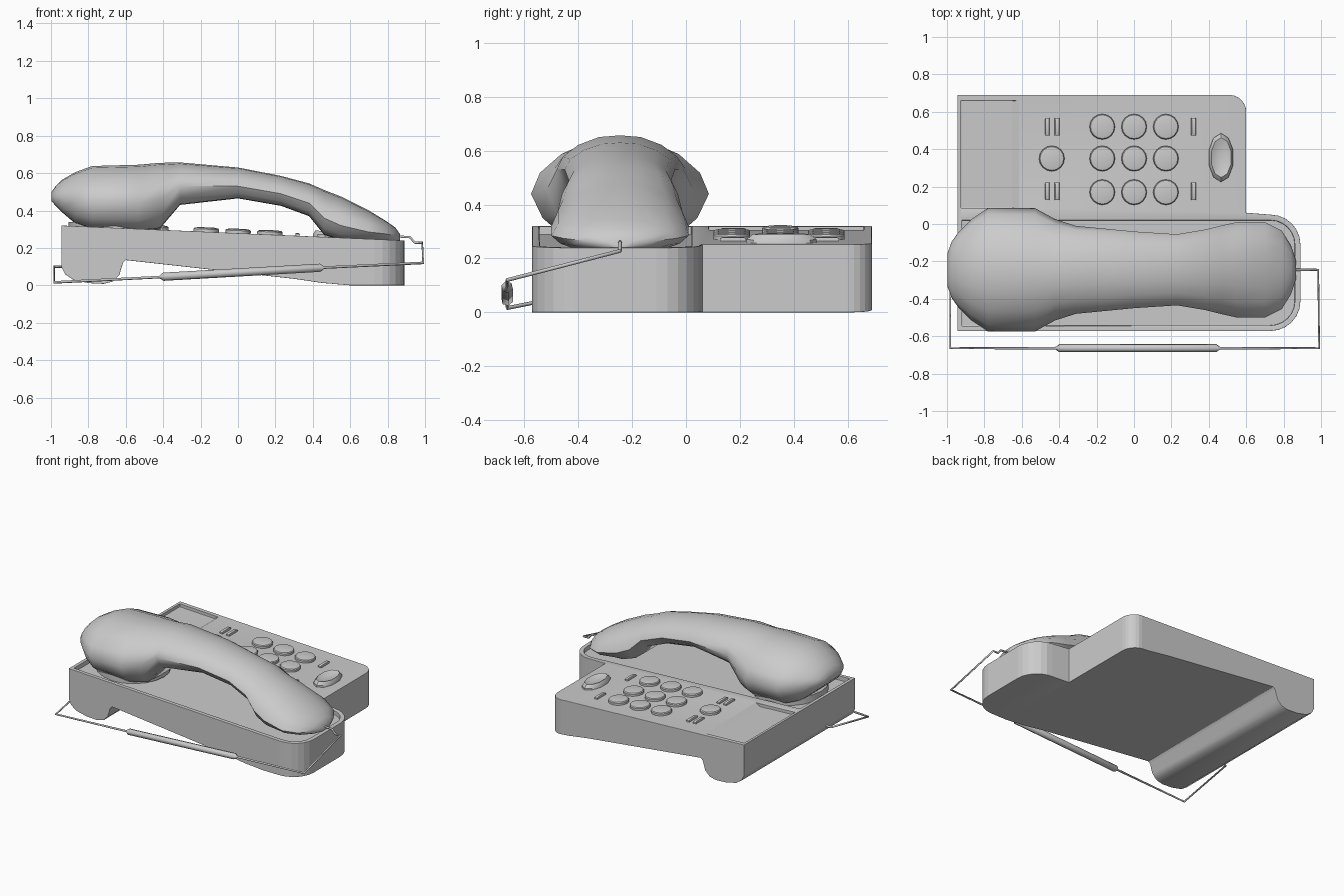
import bpy, bmesh
from math import cos, sin, pi, atan, radians

if "Cube" in bpy.data.objects:
    bpy.data.objects.remove(bpy.data.objects["Cube"])

SLOPE = 0.0436
CY = -0.245                                   # handset centre line


def top(x):
    """Height of the sloping top face."""
    return 0.32 - SLOPE * (x + 0.945)


def make(name, rings, smooth=35):
    """Skin closed rings of points, capping both ends."""
    bm = bmesh.new()
    vs = [[bm.verts.new(p) for p in r] for r in rings]
    n = len(vs[0])
    for a, b in zip(vs, vs[1:]):
        for i in range(n):
            bm.faces.new((a[i], a[(i + 1) % n], b[(i + 1) % n], b[i]))
    bm.faces.new(vs[0][::-1])
    bm.faces.new(vs[-1])
    bmesh.ops.recalc_face_normals(bm, faces=bm.faces)
    me = bpy.data.meshes.new(name)
    bm.to_mesh(me)
    bm.free()
    ob = bpy.data.objects.new(name, me)
    bpy.context.collection.objects.link(ob)
    if smooth:
        bpy.ops.object.select_all(action='DESELECT')
        ob.select_set(True)
        bpy.context.view_layer.objects.active = ob
        bpy.ops.object.shade_smooth_by_angle(angle=radians(smooth))
    return ob


def arc(cx, cy, r, a0, a1, n=6):
    return [(cx + r * cos(radians(a0 + (a1 - a0) * i / n)),
             cy + r * sin(radians(a0 + (a1 - a0) * i / n))) for i in range(n + 1)]


def prism(name, outline, lo, hi, smooth=0):
    return make(name, [[(x, y, lo(x)) for x, y in outline],
                       [(x, y, hi(x)) for x, y in outline]], smooth)


def boolean(ob, cutter, op):
    m = ob.modifiers.new(op.title(), 'BOOLEAN')
    m.object, m.operation, m.solver = cutter, op, 'EXACT'
    cutter.hide_render = True
    cutter.hide_set(True)


# Base: side profile trimmed to the plan outline
side = [(-0.945, top(-0.945)), (-0.945, 0.10), (-0.925, 0.06), (-0.88, 0.03), (-0.80, 0.012),
        (-0.72, 0.008), (-0.67, 0.02), (-0.635, 0.055), (-0.615, 0.12), (-0.60, 0.135),
        (0.30, 0.035), (0.45, 0.013), (0.60, 0.0), (0.95, 0.0), (0.95, top(0.95))]
base = make("base", [[(x, y, z) for x, z in side] for y in (-0.62, 0.75)])
plan = ([(-0.944, -0.572)] + arc(0.73, -0.412, 0.16, -90, 0) + arc(0.73, -0.11, 0.16, 0, 90)
        + [(0.60, 0.06)] + arc(0.51, 0.60, 0.09, 0, 90) + [(-0.944, 0.69)])
boolean(base, prism("plan_trim", plan, lambda x: -0.2, lambda x: 0.6), 'INTERSECT')

# Sunken handset tray and shallow card panel
tray = ([(-0.92, -0.545)] + arc(0.73, -0.412, 0.13, -90, 0) + arc(0.73, -0.11, 0.13, 0, 90)
        + [(-0.92, 0.02)])
boolean(base, prism("tray_cutter", tray, lambda x: top(x) - 0.03, lambda x: top(x) + 0.2),
        'DIFFERENCE')
panel = [[(x, y, top(x) + dz) for x, y in ((-0.925, 0.085), (xr, 0.085), (xr, 0.66), (-0.925, 0.66))]
         for xr, dz in ((-0.65, -0.022), (-0.60, 0.01))]
boolean(base, make("panel_cutter", panel, 0), 'DIFFERENCE')
bev = base.modifiers.new("Bevel", 'BEVEL')
bev.width, bev.segments, bev.limit_method, bev.angle_limit = 0.008, 2, 'ANGLE', radians(50)


# Keys: stacked rings set on the sloping top
def key(name, x, y, rx, ry, layers, n=16, turn=0.0):
    rings = [[(rx * s * cos(2 * pi * i / n + turn), ry * s * sin(2 * pi * i / n + turn), z)
              for i in range(n)] for s, z in layers]
    ob = make(name, rings)
    ob.location = (x, y, top(x))
    ob.rotation_euler.y = atan(SLOPE)


ROUND = [(1, -0.015), (1, 0.014), (0.93, 0.02), (0.6, 0.024)]
for r, y in enumerate((0.52, 0.35, 0.17)):
    for c, x in enumerate((-0.17, 0.0, 0.17)):
        key(f"round_key_{r}_{c}", x, y, 0.068, 0.068, ROUND)
key("function_key", -0.44, 0.35, 0.068, 0.068, ROUND)

BAR = [(1, -0.015), (1, 0.010), (0.8, 0.014)]
k = 2 ** 0.5
for y in (0.52, 0.175):
    for x in (-0.465, -0.412, 0.318):
        key(f"bar_key_{x}_{y}", x, y, 0.012 * k, 0.048 * k, BAR, 4, pi / 4)

# Faceted oval knob with a dished top
key("oval_knob", 0.465, 0.355, 0.068, 0.13,
    [(1, -0.015), (1, 0.012), (0.82, 0.032), (0.6, 0.024), (0.25, 0.018)], 10, pi / 10)

# Handset: x, half width, top, widest height, bottom
stations = [(-0.997, 0.09, 0.50, 0.47, 0.45), (-0.975, 0.15, 0.53, 0.465, 0.425),
            (-0.94, 0.20, 0.565, 0.46, 0.39), (-0.87, 0.27, 0.605, 0.45, 0.33),
            (-0.78, 0.33, 0.638, 0.44, 0.30), (-0.53, 0.33, 0.645, 0.44, 0.29),
            (-0.42, 0.27, 0.655, 0.46, 0.30), (-0.31, 0.235, 0.657, 0.53, 0.43),
            (0.0, 0.205, 0.63, 0.53, 0.465), (0.23, 0.19, 0.585, 0.49, 0.425),
            (0.38, 0.215, 0.545, 0.44, 0.37), (0.46, 0.235, 0.51, 0.36, 0.27),
            (0.55, 0.255, 0.475, 0.32, 0.242), (0.70, 0.255, 0.40, 0.285, 0.236),
            (0.79, 0.21, 0.345, 0.275, 0.236), (0.84, 0.13, 0.31, 0.265, 0.237),
            (0.866, 0.05, 0.275, 0.255, 0.24)]


def section(x, w, t, m, b):
    half = [(0.33, m + 0.95 * (t - m)), (0.66, m + 0.72 * (t - m)), (0.90, m + 0.38 * (t - m)),
            (1.0, m), (0.87, m - 0.6 * (m - b)), (0.68, b + 0.04 * (m - b))]
    return ([(x, CY, t)] + [(x, CY + w * s, z) for s, z in half] + [(x, CY, b)]
            + [(x, CY - w * s, z) for s, z in half[::-1]])


make("handset", [section(*s) for s in stations], 50)

# Earpiece disc resting in the tray
make("earpiece", [[(-0.66 + 0.245 * cos(2 * pi * i / 20), CY + 0.245 * sin(2 * pi * i / 20), z)
                   for i in range(20)] for z in (0.275, 0.34)])

# Cord: thin line with a thick coiled-cord middle
cord = [(0.85, CY, 0.262, 1), (0.92, CY, 0.257, 1), (0.945, CY, 0.228, 1), (0.985, CY, 0.228, 1),
        (0.99, -0.664, 0.12, 1), (0.46, -0.664, 0.095, 1), (0.44, -0.664, 0.094, 3.2),
        (-0.40, -0.664, 0.046, 3.2), (-0.42, -0.664, 0.044, 1), (-0.982, -0.664, 0.016, 1),
        (-0.982, CY, 0.10, 1), (-0.93, CY, 0.10, 1)]
cu = bpy.data.curves.new("cord", 'CURVE')
cu.dimensions, cu.bevel_depth, cu.bevel_resolution, cu.use_fill_caps = '3D', 0.007, 1, True
sp = cu.splines.new('POLY')
sp.points.add(len(cord) - 1)
for p, (x, y, z, r) in zip(sp.points, cord):
    p.co, p.radius = (x, y, z, 1), r
bpy.context.collection.objects.link(bpy.data.objects.new("cord", cu))
